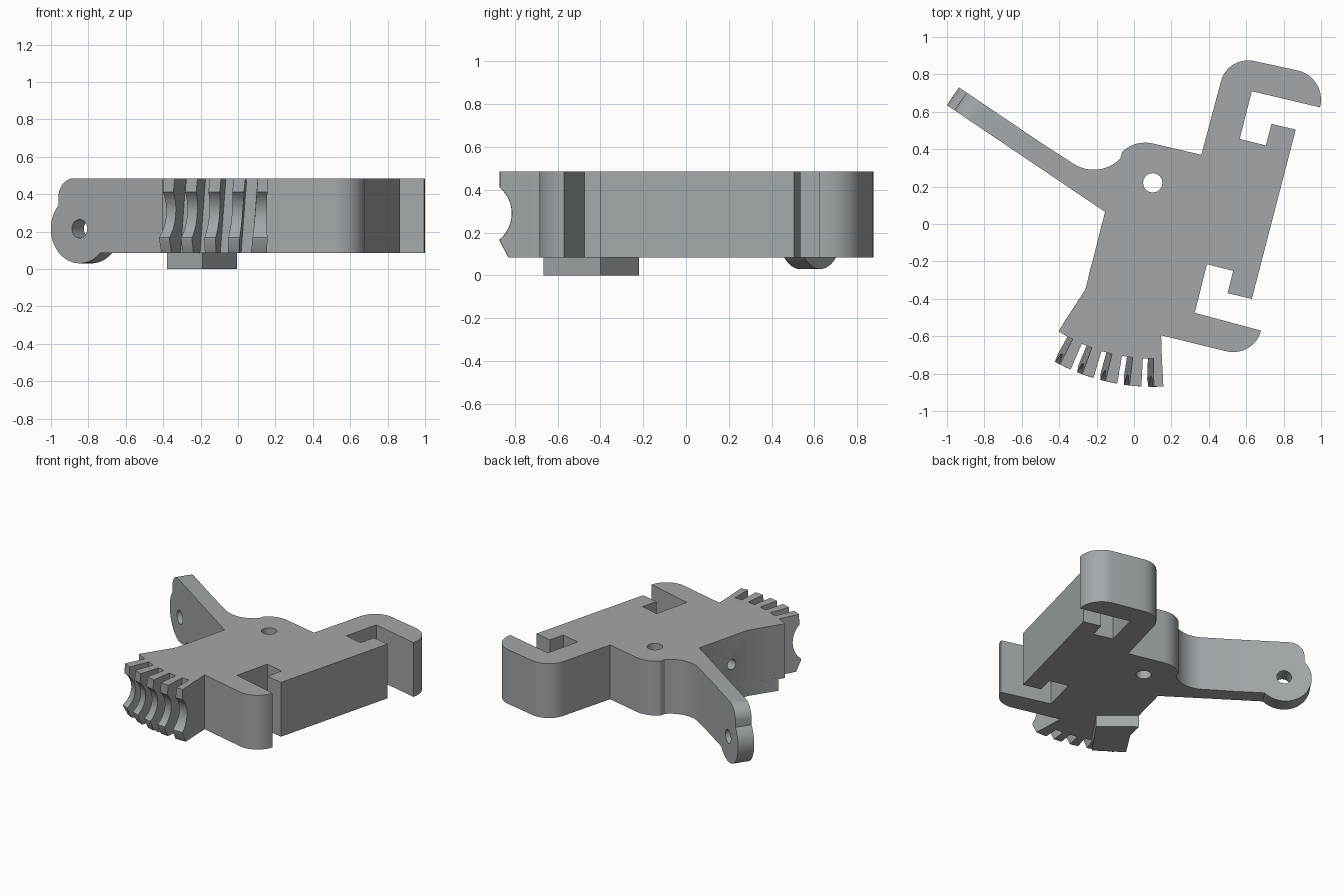
import bpy, bmesh, math
from mathutils import Vector

if "Cube" in bpy.data.objects:
    bpy.data.objects.remove(bpy.data.objects["Cube"])

Z0, Z1 = 0.085, 0.485
PIVOT = Vector((0.1, 0.22))

grey = bpy.data.materials.new("plain_grey")
grey.diffuse_color = (0.36, 0.39, 0.41, 1)
grey.use_nodes = True
grey.node_tree.nodes["Principled BSDF"].inputs["Base Color"].default_value = grey.diffuse_color


def arc(cx, cy, r, a0, a1, n=10):
    """Points on an arc, angles in degrees."""
    out = []
    for i in range(n + 1):
        a = math.radians(a0 + (a1 - a0) * i / n)
        out.append((cx + r * math.cos(a), cy + r * math.sin(a)))
    return out


def polar(r, deg):
    """Point around the pivot; 0 degrees is -y, positive turns towards -x."""
    a = math.radians(deg)
    return (PIVOT.x - r * math.sin(a), PIVOT.y - r * math.cos(a))


def loft(name, rings):
    """Closed solid through a list of matching rings, capped at both ends."""
    bm = bmesh.new()
    vs = [[bm.verts.new(p) for p in ring] for ring in rings]
    n = len(rings[0])
    for a, b in zip(vs, vs[1:]):
        for i in range(n):
            bm.faces.new((a[i], a[(i + 1) % n], b[(i + 1) % n], b[i]))
    bm.faces.new(vs[0])
    bm.faces.new(vs[-1])
    bmesh.ops.recalc_face_normals(bm, faces=bm.faces)
    me = bpy.data.meshes.new(name)
    bm.to_mesh(me)
    bm.free()
    me.materials.append(grey)
    ob = bpy.data.objects.new(name, me)
    bpy.context.collection.objects.link(ob)
    return ob


def slab(name, pts, z0, z1):
    return loft(name, [[(x, y, z) for x, y in pts] for z in (z0, z1)])


def rod(name, start, end, r):
    """Round cutter between two points."""
    start, end = Vector(start), Vector(end)
    q = (end - start).to_track_quat('Z', 'Y')
    ring = [q @ Vector((x, y, 0)) for x, y in arc(0, 0, r, 0, 337.5, 15)]
    return loft(name, [[start + p for p in ring], [end + p for p in ring]])


def select(ob):
    bpy.ops.object.select_all(action='DESELECT')
    bpy.context.view_layer.objects.active = ob
    ob.select_set(True)


def cut(ob, cutter):
    mod = ob.modifiers.new("cut", 'BOOLEAN')
    mod.operation = 'DIFFERENCE'
    mod.solver = 'EXACT'
    mod.object = cutter
    select(ob)
    bpy.ops.object.modifier_apply(modifier=mod.name)
    bpy.data.objects.remove(cutter)


# Arm frame: u runs out along the arm, across goes to its back face
ROOT = Vector((-0.155, 0.065))
ALONG = Vector((-0.829, 0.559))
ACROSS = Vector((0.559, 0.829)) * 0.115
SPLIT = 0.5


def arm_pt(u, z, side):
    p = ROOT + ALONG * u + ACROSS * side
    return (p.x, p.y, z)


# Main plate outline, clockwise from the arm
outline = [arm_pt(SPLIT, 0, 0)[:2], arm_pt(SPLIT, 0, 1)[:2]]
outline += arc(-0.215, 0.49, 0.2, 236, 315)             # fillet at arm root
outline += arc(0.06, 0.255, 0.18, 133, 76)              # bulge by the pivot
outline += [(0.36, 0.37)]
outline += arc(0.61, 0.725, 0.15, 165, 75)              # upper jaw
outline += arc(0.84, 0.665, 0.16, 75, -15)
outline += [(0.63, 0.71), (0.565, 0.455), (0.705, 0.42), (0.735, 0.535),
            (0.865, 0.505), (0.63, -0.40), (0.50, -0.37), (0.53, -0.25),
            (0.39, -0.215), (0.325, -0.475)]
outline += arc(0.53, -0.53, 0.155, -15, -105)           # lower jaw
outline += [(0.145, -0.595)]
outline += [polar(0.94, -3 + 35.4 * i / 16) for i in range(17)]
outline += [(-0.26, -0.35), tuple(ROOT)]
body = slab("body_plate", outline, Z0, Z1)
cut(body, rod("pivot_cutter", (*PIVOT, 0), (*PIVOT, 0.6), 0.052))
cut(body, rod("side_cutter", (-0.32, -0.186, 0.275), (0.06, -0.282, 0.275), 0.037))

# Arm end with eyelet
eye_u, eye_z, eye_r = 0.835, 0.215, 0.185
profile = [(SPLIT, Z0)]
profile += arc(eye_u, eye_z, eye_r, -135.4, 42.7, 28)
profile += arc(0.871, 0.385, 0.1, 0, 90)
profile += [(SPLIT, Z1)]
arm = loft("arm_end", [[arm_pt(u, z, s) for u, z in profile] for s in (0, 1)])
cut(arm, rod("eye_cutter", arm_pt(eye_u, eye_z, -1), arm_pt(eye_u, eye_z, 2), 0.05))

# Gear sector: hollowed rim profile swept about the pivot
rim = [(0.935, Z0), (1.05, Z0), (1.09, 0.16)]
rim += [(r, z) for r, z in arc(1.192, 0.29, 0.158, 230, 130, 12)]
rim += [(1.09, 0.425), (1.09, Z1), (0.935, Z1)]
sector = loft("gear_sector", [[(*polar(r, -3 + 32.5 * i / 16), z) for r, z in rim]
                              for i in range(17)])


def slot(deg):
    """Slanted tooth gap, leaning towards +x at the top."""
    rings = []
    for z, lean in ((Z0 - 0.03, 1.1), (Z1 + 0.03, -1.1)):
        a = math.radians(deg + lean)
        side = Vector((math.cos(a), -math.sin(a)))
        ring = []
        for r, s in ((0.92, -0.028), (0.92, 0.028), (1.2, 0.036), (1.2, -0.036)):
            p = Vector(polar(r, deg + lean)) + side * s
            ring.append((p.x, p.y, z))
        rings.append(ring)
    return loft("slot_cutter", rings)


for k in range(5):
    cut(sector, slot(2.4 + 6.85 * k))

# Foot block under the plate
slab("foot_block", [(-0.19, -0.665), (-0.005, -0.40), (-0.228, -0.22),
                    (-0.26, -0.35), (-0.38, -0.535)], 0, Z0 + 0.01)

for ob in list(bpy.context.scene.objects):
    select(ob)
    bpy.ops.object.shade_smooth_by_angle(angle=math.radians(30))
